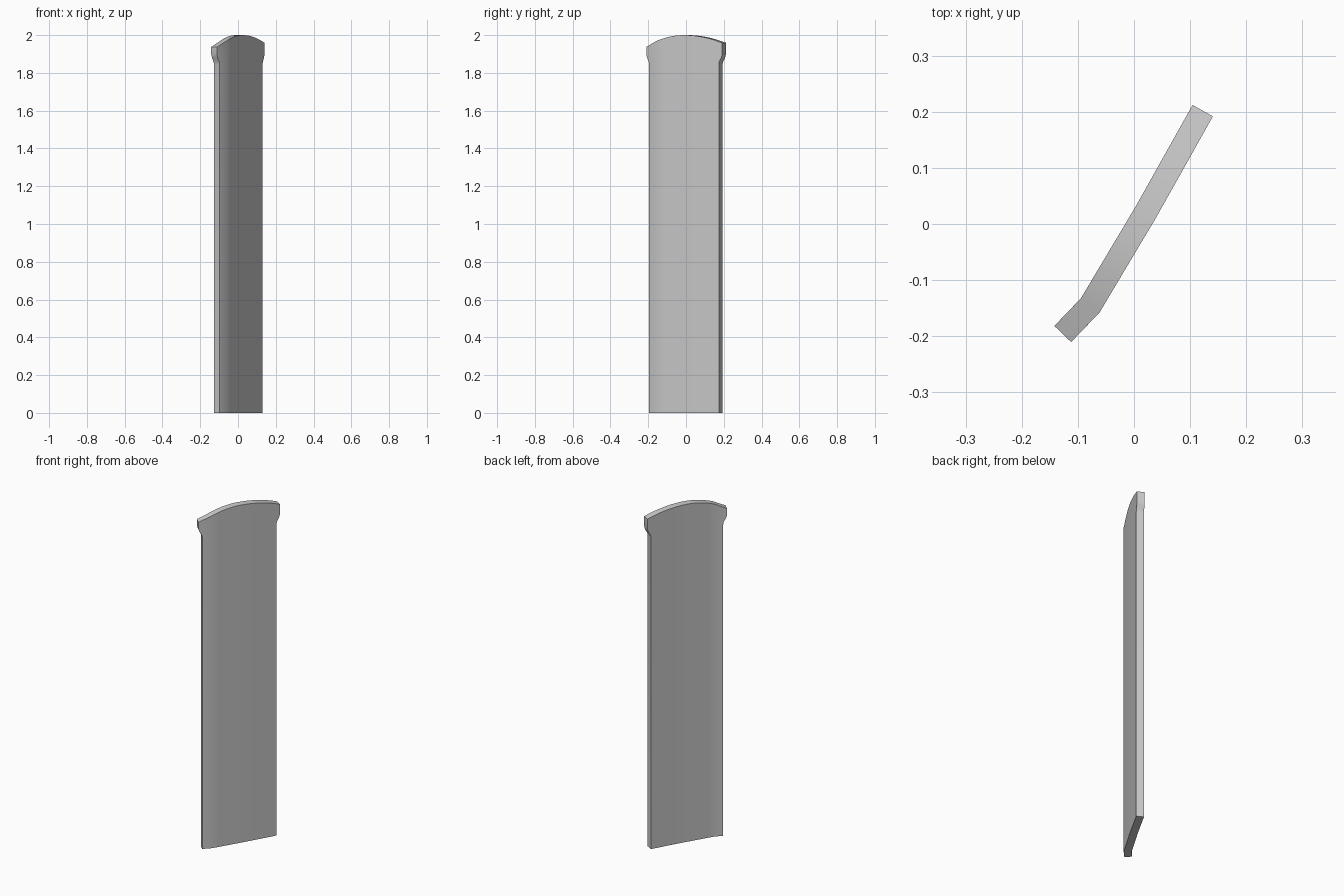
import bpy
import bmesh
from mathutils import Vector

cube = bpy.data.objects.get("Cube")
if cube:
    bpy.data.objects.remove(cube, do_unlink=True)

# Plan centreline of the bent slab
PATH = [Vector(p) for p in ((-0.127, -0.196), (-0.078, -0.145), (0.021, 0.021), (0.1225, 0.202))]
LENGTH = sum((b - a).length for a, b in zip(PATH, PATH[1:]))
BENDS = [(PATH[1] - PATH[0]).length, LENGTH - (PATH[3] - PATH[2]).length]
THICKNESS = 0.0415


def plan_point(s):
    for a, b in zip(PATH, PATH[1:]):
        step = (b - a).length
        if s <= step + 1e-6:
            return a.lerp(b, s / step)
        s -= step
    return PATH[-1]


def arch(s):
    d = s / LENGTH * 2 - 1
    return 2.0 - (0.063 if d < 0 else 0.041) * d * d


# Columns along the slab, rows as (height, end inset); the last row is the arch
inner = sorted(BENDS + [LENGTH * f for f in (0.23, 0.31, 0.4, 0.48, 0.64, 0.72, 0.8, 0.88)])
rows = [(0, 0.021), (1.845, 0.021), (1.86, 0.018), (1.88, 0.006), (1.9, 0), (None, 0)]

bm = bmesh.new()
grid = []
for z, inset in rows:
    line = []
    for s in [inset] + inner + [LENGTH - inset]:
        p = plan_point(s)
        line.append(bm.verts.new((p.x, p.y, arch(s) if z is None else z)))
    grid.append(line)
for low, high in zip(grid, grid[1:]):
    for i in range(len(low) - 1):
        bm.faces.new((low[i], low[i + 1], high[i + 1], high[i]))

mesh = bpy.data.meshes.new("slab")
bm.to_mesh(mesh)
bm.free()
slab = bpy.data.objects.new("slab", mesh)
bpy.context.collection.objects.link(slab)

# Single grey material
grey = bpy.data.materials.new("plain grey")
grey.use_nodes = True
colour = (0.6, 0.6, 0.6, 1)
grey.diffuse_color = colour
grey.node_tree.nodes["Principled BSDF"].inputs["Base Color"].default_value = colour
mesh.materials.append(grey)

# Thicken evenly around the centreline, then smooth the bends only
solid = slab.modifiers.new("thickness", "SOLIDIFY")
solid.thickness = THICKNESS
solid.offset = 0
solid.use_even_offset = True
bpy.ops.object.select_all(action="DESELECT")
slab.select_set(True)
bpy.context.view_layer.objects.active = slab
bpy.ops.object.modifier_apply(modifier=solid.name)
bpy.ops.object.shade_smooth_by_angle(angle=0.6)
